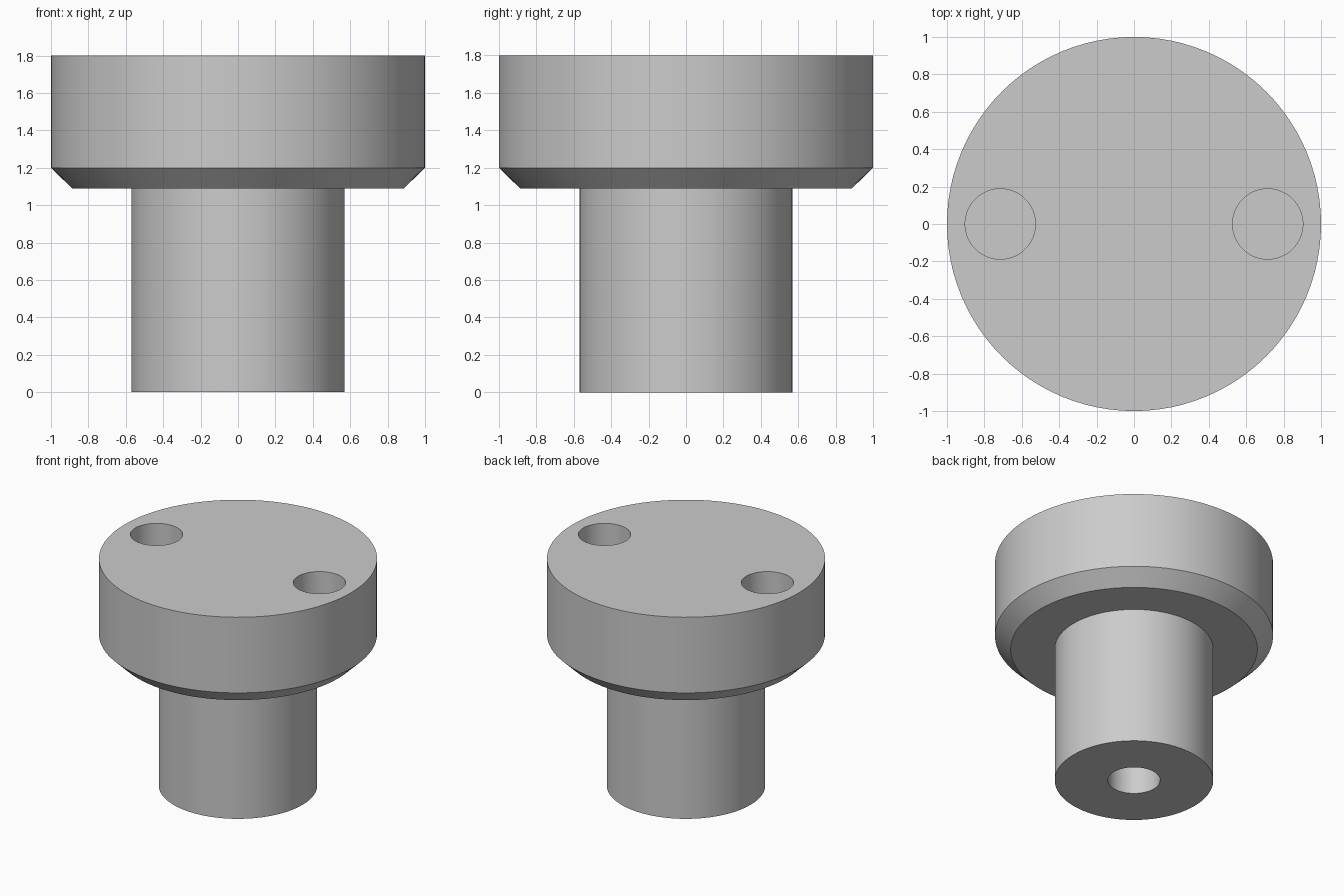
import bpy, bmesh, math
from mathutils import Matrix

cube = bpy.data.objects.get("Cube")
if cube:
    bpy.data.objects.remove(cube, do_unlink=True)

SEGMENTS = 96
HEIGHT = 1.8
HOLE_RADIUS = 0.188

# One plain grey metal
grey = bpy.data.materials.new("grey metal")
grey.use_nodes = True
colour = (0.6, 0.6, 0.6, 1)
grey.diffuse_color = colour
grey.node_tree.nodes["Principled BSDF"].inputs["Base Color"].default_value = colour


def add_object(name, bm):
    bmesh.ops.recalc_face_normals(bm, faces=bm.faces)
    mesh = bpy.data.meshes.new(name)
    bm.to_mesh(mesh)
    bm.free()
    mesh.materials.append(grey)
    obj = bpy.data.objects.new(name, mesh)
    bpy.context.collection.objects.link(obj)
    return obj


def lathe(name, profile):
    """Stack rings of (radius, z), bridge them and cap both ends."""
    bm = bmesh.new()
    rings = []
    for r, z in profile:
        ring = []
        for i in range(SEGMENTS):
            a = math.tau * i / SEGMENTS
            ring.append(bm.verts.new((r * math.cos(a), r * math.sin(a), z)))
        rings.append(ring)
    for low, high in zip(rings, rings[1:]):
        for i in range(SEGMENTS):
            j = (i + 1) % SEGMENTS
            bm.faces.new((low[i], low[j], high[j], high[i]))
    bm.faces.new(rings[0])
    bm.faces.new(rings[-1])
    return add_object(name, bm)


def hole_cutter(name, x, bottom, top):
    bm = bmesh.new()
    bmesh.ops.create_cone(bm, cap_ends=True, segments=64, radius1=HOLE_RADIUS,
                          radius2=HOLE_RADIUS, depth=top - bottom,
                          matrix=Matrix.Translation((x, 0, (top + bottom) / 2)))
    return add_object(name, bm)


# Shaft and chamfered head, with the blind bore in the shaft's end
body = lathe("headed_plug", [
    (HOLE_RADIUS, 0.6), (HOLE_RADIUS, 0), (0.57, 0), (0.57, 1.09),
    (0.887, 1.09), (1, 1.2), (1, HEIGHT)])

# Two blind spanner holes in the top
for side, x in (("left", 0.715), ("right", -0.715)):
    cutter = hole_cutter(side + "_hole_cutter", x, HEIGHT - 0.4, HEIGHT + 0.1)
    cutter.hide_render = True
    cutter.hide_set(True)
    cut = body.modifiers.new(side + " hole", "BOOLEAN")
    cut.operation = "DIFFERENCE"
    cut.solver = "EXACT"
    cut.object = cutter

# Apply the cuts, drop the cutters, and keep rims sharp
bpy.ops.object.select_all(action="DESELECT")
body.select_set(True)
bpy.context.view_layer.objects.active = body
for cut in list(body.modifiers):
    cutter = cut.object
    bpy.ops.object.modifier_apply(modifier=cut.name)
    bpy.data.objects.remove(cutter, do_unlink=True)
bpy.ops.object.shade_smooth_by_angle(angle=math.radians(30))
